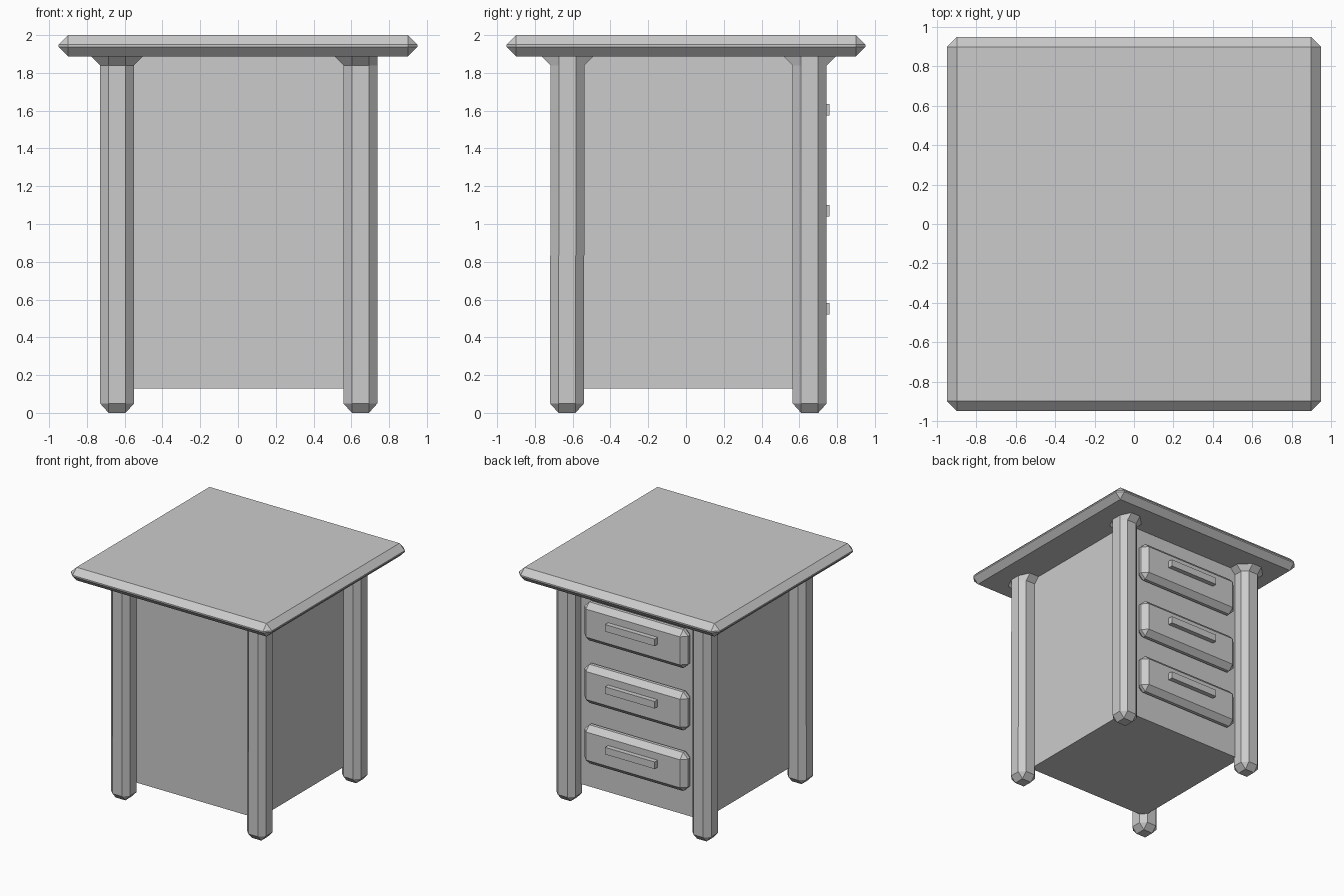
import bpy, bmesh

if "Cube" in bpy.data.objects:
    bpy.data.objects.remove(bpy.data.objects["Cube"])


def box(name, lo, hi, bevel=0.0):
    """Box between two corners, optionally with flat chamfered edges."""
    bm = bmesh.new()
    bmesh.ops.create_cube(bm, size=1)
    for v in bm.verts:
        v.co = [(a + b) / 2 + c * (b - a) for a, b, c in zip(lo, hi, v.co)]
    if bevel:
        bmesh.ops.bevel(bm, geom=bm.edges[:], offset=bevel, segments=1,
                        affect='EDGES', profile=0.5)
    return finish(name, bm)


def finish(name, bm):
    bmesh.ops.recalc_face_normals(bm, faces=bm.faces[:])
    mesh = bpy.data.meshes.new(name)
    bm.to_mesh(mesh)
    bm.free()
    obj = bpy.data.objects.new(name, mesh)
    bpy.context.collection.objects.link(obj)
    return obj


def leg(name, cx, cy, lean):
    """Eight-sided post: chamfered foot, straight shaft, flared head."""
    f = 0.045
    bm = bmesh.new()
    rings = []
    for r, z in ((f, 0.0), (0.09, 0.05), (0.09, 1.84), (0.14, 1.89)):
        pts = [(r, -f), (r, f), (f, r), (-f, r), (-r, f), (-r, -f), (-f, -r), (f, -r)]
        # the head of the right-hand legs stays flush on the outer side
        limit = 0.09 if cx > 0 else 1.0
        rings.append([bm.verts.new((cx + min(x, limit), cy + y + lean * z / 1.89, z))
                      for x, y in pts])
    for a, b in zip(rings, rings[1:]):
        for i in range(8):
            j = (i + 1) % 8
            bm.faces.new((a[i], a[j], b[j], b[i]))
    bm.faces.new(rings[0])
    bm.faces.new(rings[-1])
    bmesh.ops.remove_doubles(bm, verts=bm.verts[:], dist=0.0005)
    return finish(name, bm)


# Table top and cabinet body
box("table_top", (-0.95, -0.95, 1.888), (0.95, 0.95, 2.0), 0.05)
box("cabinet_body", (-0.597, -0.587, 0.13), (0.602, 0.623, 1.89))

# Four corner legs
for side, x in (("left", -0.64), ("right", 0.648)):
    leg(f"front_leg_{side}", x, -0.63, 0.003)
    leg(f"back_leg_{side}", x, 0.655, 0.0)

# Three drawers with bar handles on the back side
for i, z in enumerate((0.552, 1.07, 1.604), 1):
    zc = z - 0.03
    box(f"drawer_{i}", (-0.49, 0.6, zc - 0.165), (0.49, 0.718, zc + 0.165), 0.045)
    box(f"drawer_handle_{i}", (-0.235, 0.70, z - 0.03), (0.235, 0.759, z + 0.03))
